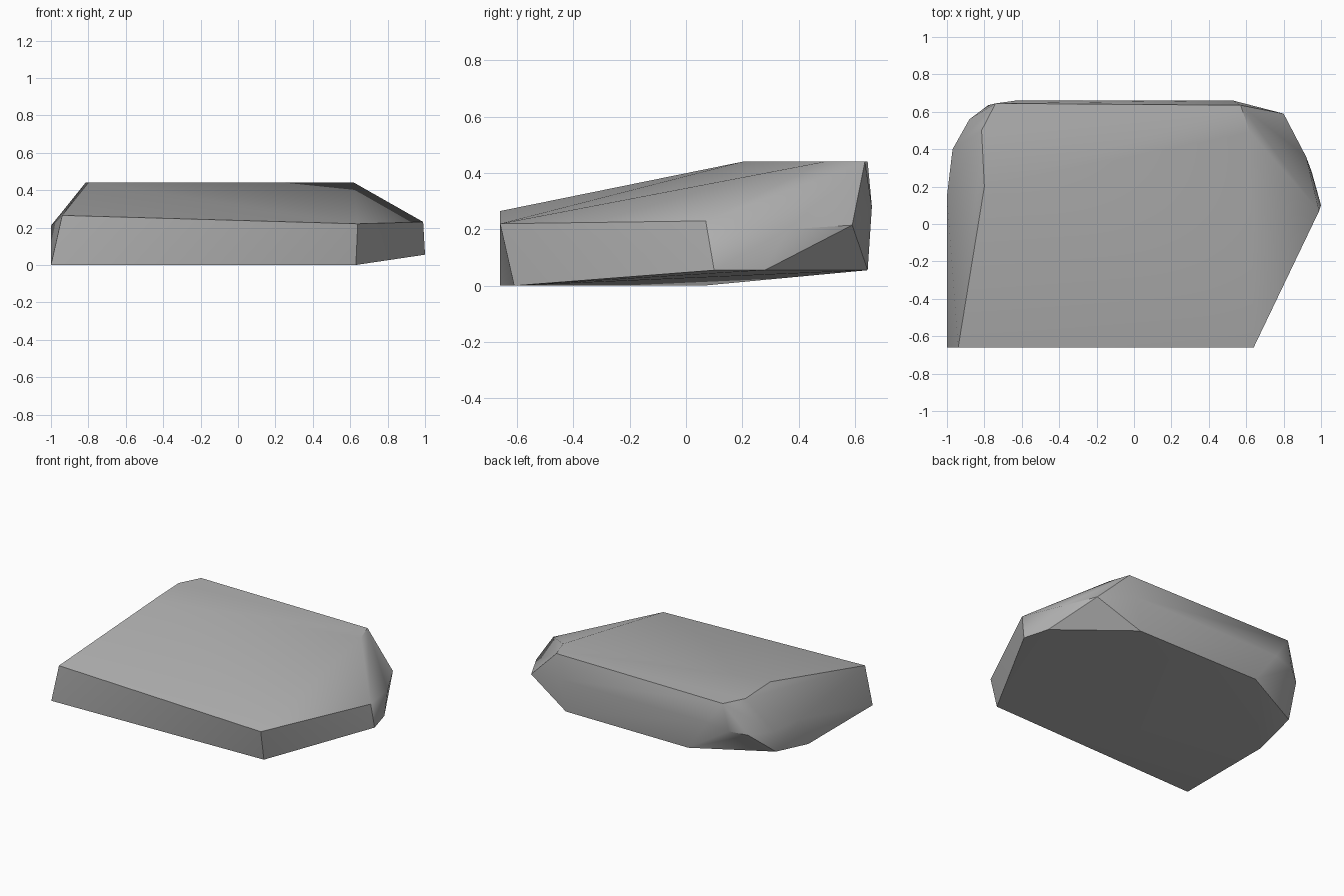
import bpy, bmesh, math

cube = bpy.data.objects.get("Cube")
if cube:
    bpy.data.objects.remove(cube, do_unlink=True)

# Stone colour
stone = bpy.data.materials.new("stone grey")
stone.use_nodes = True
grey = (0.45, 0.45, 0.45, 1)
stone.diffuse_color = grey
stone.node_tree.nodes["Principled BSDF"].inputs["Base Color"].default_value = grey

# Corner points of the chipped slab, grouped by level
underside = [(-1, -0.66, 0), (0.63, -0.61, 0), (-1, 0.06, 0),
             (1, 0.1, 0.055), (0.95, 0.28, 0.055), (0.49, 0.645, 0.055),
             (-0.47, 0.645, 0.055), (-0.97, 0.38, 0.06)]
rim = [(-0.94, -0.66, 0.265), (0.64, -0.66, 0.22), (0.99, 0.07, 0.23),
       (0.92, 0.36, 0.2), (0.8, 0.59, 0.215), (0.53, 0.66, 0.28),
       (-0.63, 0.66, 0.28), (-0.78, 0.635, 0.25), (-0.88, 0.56, 0.22),
       (-0.97, 0.4, 0.21), (-1, 0.15, 0.21)]
crown = [(-0.8, 0.2, 0.44), (-0.76, 0.25, 0.44), (-0.815, 0.5, 0.44),
         (-0.74, 0.645, 0.44), (0.57, 0.635, 0.44), (0.62, 0.49, 0.44)]

# Wrap the points into a faceted slab
bm = bmesh.new()
for co in underside + rim + crown:
    bm.verts.new(co)
bmesh.ops.convex_hull(bm, input=bm.verts[:])
bmesh.ops.dissolve_limit(bm, angle_limit=math.radians(1),
                         verts=bm.verts[:], edges=bm.edges[:])
bmesh.ops.recalc_face_normals(bm, faces=bm.faces[:])
mesh = bpy.data.meshes.new("rock_slab")
bm.to_mesh(mesh)
bm.free()
mesh.materials.append(stone)
slab = bpy.data.objects.new("rock_slab", mesh)
bpy.context.collection.objects.link(slab)

# Soft shading with crisp chipped edges
bpy.ops.object.select_all(action="DESELECT")
slab.select_set(True)
bpy.context.view_layer.objects.active = slab
bpy.ops.object.shade_smooth_by_angle(angle=math.radians(40))
